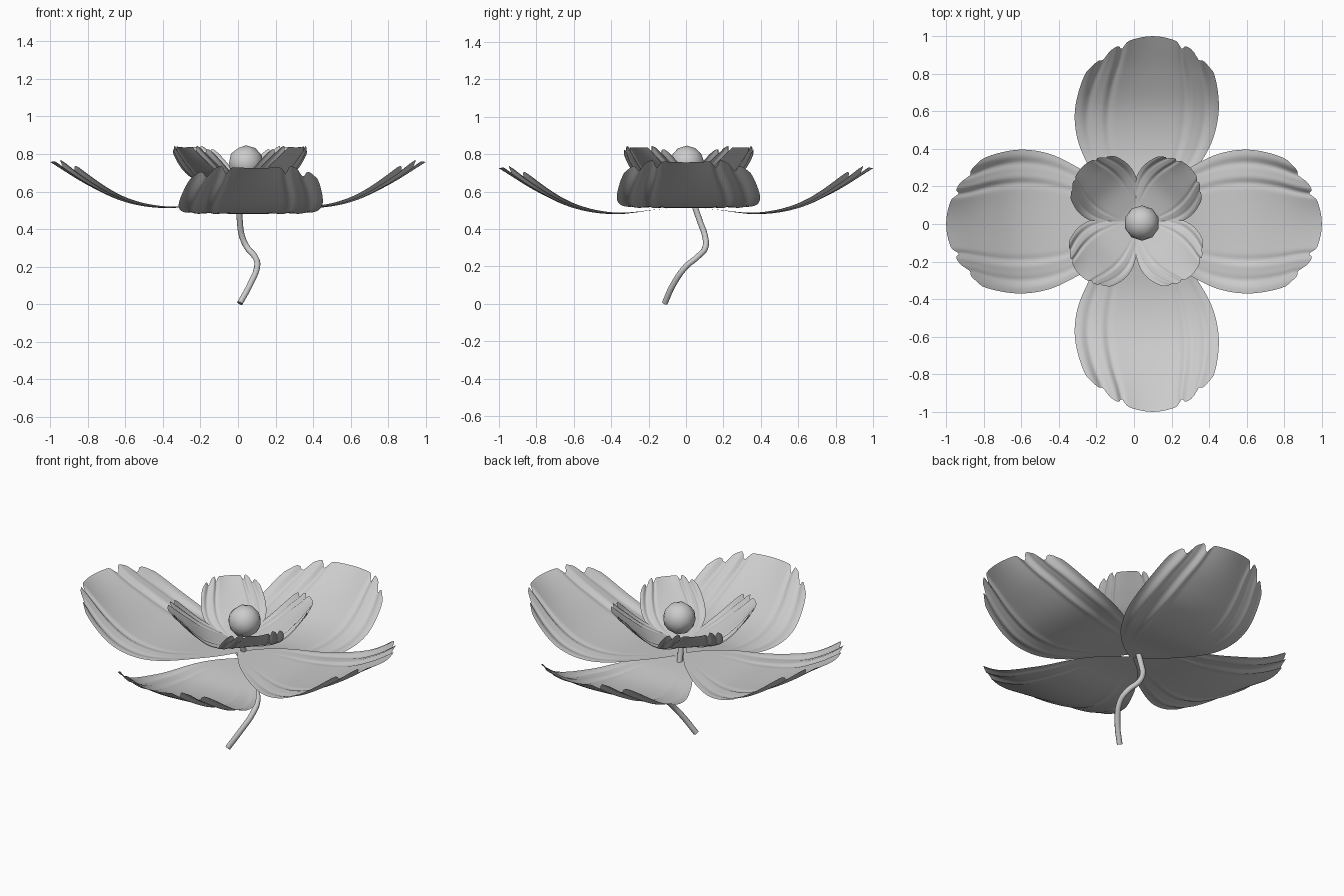
import bpy, bmesh, math
from mathutils import Vector

if "Cube" in bpy.data.objects:
    bpy.data.objects.remove(bpy.data.objects["Cube"])

def smooth_lookup(pts, x):
    """Smooth (cubic Hermite) interpolation through (x, y) points."""
    n = len(pts)
    i = 0
    while i < n - 2 and x > pts[i + 1][0]:
        i += 1
    def slope(k):
        a, b = pts[max(k - 1, 0)], pts[min(k + 1, n - 1)]
        return (b[1] - a[1]) / (b[0] - a[0])
    (x0, y0), (x1, y1) = pts[i], pts[i + 1]
    h = x1 - x0
    t = (x - x0) / h
    return ((2*t**3 - 3*t**2 + 1) * y0 + (t**3 - 2*t**2 + t) * h * slope(i)
            + (3*t**2 - 2*t**3) * y1 + (t**3 - t**2) * h * slope(i + 1))

WIDTH = [(0, .015), (.08, .12), (.2, .225), (.32, .3), (.45, .36), (.6, .383), (.75, .36), (.88, .31), (1, .28)]
FOLDS = (-.82, -.54, .54, .82)

def petal(name, origin, direction, side, length, width, rise, centre, cup, fold):
    nu, nv = 64, 32
    direction, side = Vector(direction), Vector(side)
    bm = bmesh.new()
    grid = []
    for i in range(nu + 1):
        u = -1 + 2 * i / nu
        # scalloped tip with a notch at every fold
        crease = sum(math.exp(-((u - f) / .05) ** 2) for f in FOLDS)
        ridge = sum(math.exp(-((u - f * 1.13) / .07) ** 2) for f in FOLDS)
        reach = 1 - .13 * u * u - .06 * u ** 8 - .028 * crease
        row = []
        for j in range(nv + 1):
            d = reach * j / nv
            lat = smooth_lookup(centre, d) + u * smooth_lookup(WIDTH, d) * width
            grow = max(0, d - .12) ** 1.3
            z = smooth_lookup(rise, d) + cup * u * u * d ** 3
            z += fold * grow * (.6 * ridge - crease)
            p = direction * (d * length) + side * lat
            row.append(bm.verts.new((origin[0] + p.x, origin[1] + p.y, z)))
        grid.append(row)
    for i in range(nu):
        for j in range(nv):
            bm.faces.new((grid[i][j], grid[i + 1][j], grid[i + 1][j + 1], grid[i][j + 1]))
    bm.normal_update()
    if sum(f.normal.z for f in bm.faces) < 0:
        bmesh.ops.reverse_faces(bm, faces=bm.faces[:])
    for f in bm.faces:
        f.smooth = True
    me = bpy.data.meshes.new(name)
    bm.to_mesh(me)
    bm.free()
    ob = bpy.data.objects.new(name, me)
    bpy.context.collection.objects.link(ob)

# Large outer petals, mirrored in pairs
RISE = [(0, .515), (.15, .505), (.38, .481), (.6, .512), (.8, .602), (1, .725)]
RISE_X = [(d, z + .032) for d, z in RISE]
for s, tag in ((1, "right"), (-1, "left")):
    petal("outer_petal_" + tag, (0, 0), (s, 0, 0), (0, 1, 0), 1, 1, RISE_X,
          [(0, .01), (.6, .013), (1, 0)], .11, .022)
for s, tag in ((1, "back"), (-1, "front")):
    petal("outer_petal_" + tag, (0, 0), (0, s, 0), (1, 0, 0), 1, 1, RISE,
          [(0, .02), (.3, .05), (.6, .068), (1, .1)], .11, .022)

# Small inner petals on the diagonals, tilted up more steeply
RISE_IN = [(0, .605), (.2, .625), (.5, .675), (.75, .75), (1, .835)]
for k, ang in enumerate((45, 134, 222, -41)):
    a = math.radians(ang)
    petal("inner_petal_%d" % (k + 1), (.01, .01), (math.cos(a), math.sin(a), 0),
          (-math.sin(a), math.cos(a), 0), .41, .48, RISE_IN,
          [(0, 0), (1, 0)], .06, .018)

# Round centre
bpy.ops.mesh.primitive_ico_sphere_add(subdivisions=2, radius=.094, location=(.042, .005, .752))
centre = bpy.context.object
centre.name = "flower_centre"
bpy.ops.object.shade_smooth()

# Winding stem
path = [(.01, -.113, .005), (.062, -.07, .1), (.102, 0, .2), (.092, .06, .25), (.05, .103, .3),
        (.022, .102, .36), (.01, .075, .44), (.008, .048, .52), (.02, .02, .64)]
cu = bpy.data.curves.new("stem", 'CURVE')
cu.dimensions = '3D'
cu.bevel_depth = .016
cu.bevel_resolution = 3
cu.resolution_u = 6
cu.use_fill_caps = True
sp = cu.splines.new('BEZIER')
sp.bezier_points.add(len(path) - 1)
for bp, co in zip(sp.bezier_points, path):
    bp.co = co
    bp.handle_left_type = bp.handle_right_type = 'AUTO'
bpy.context.collection.objects.link(bpy.data.objects.new("stem", cu))
